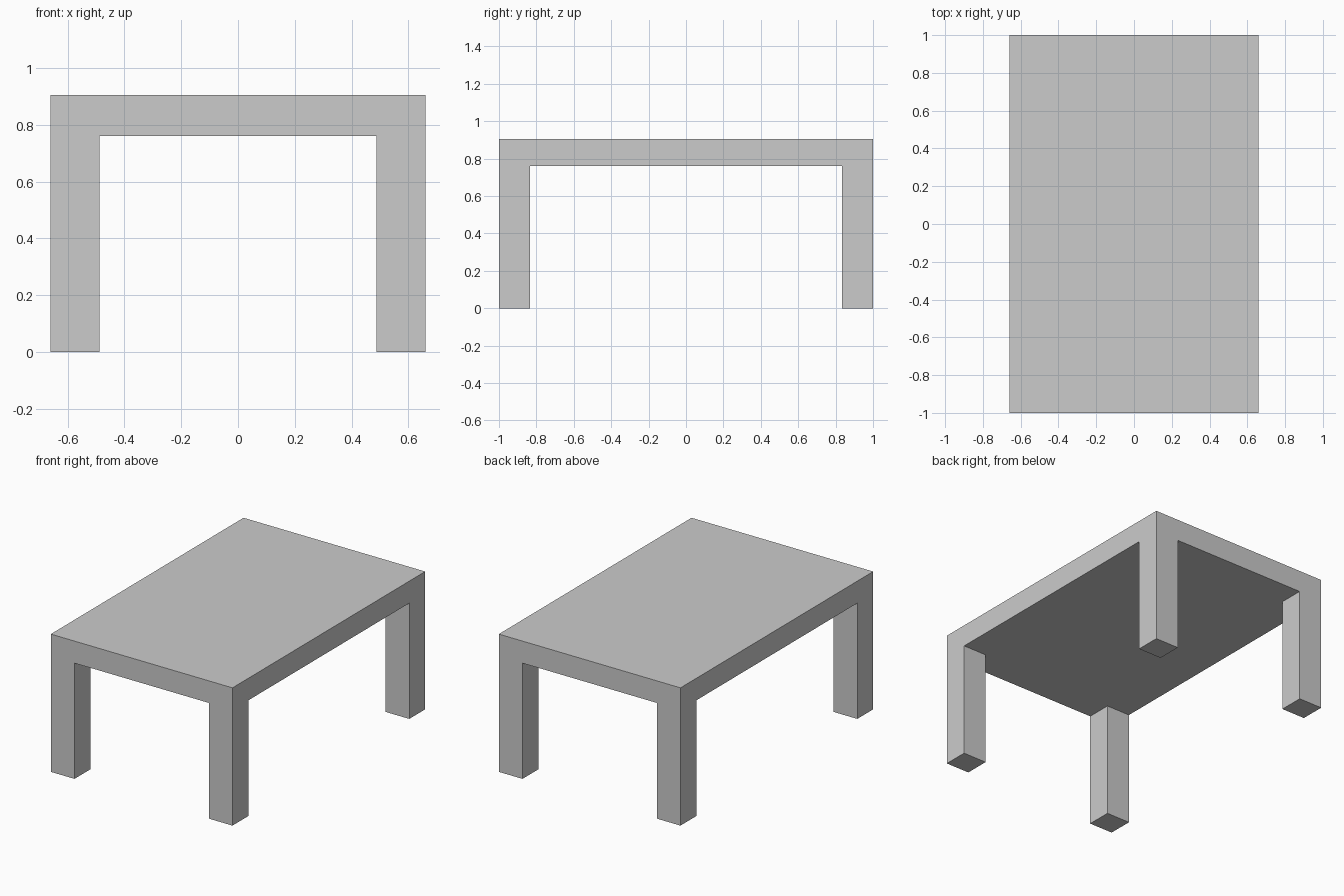
import bpy
import bmesh
from mathutils import Matrix, Vector

if "Cube" in bpy.data.objects:
    bpy.data.objects.remove(bpy.data.objects["Cube"])

HALF_X, HALF_Y = 0.66, 1.0        # half footprint
UNDER, TOP = 0.76, 0.905          # table top slab heights
LEG_X, LEG_Y = 0.172, 0.165       # leg section

# Table top slab
bm = bmesh.new()
bmesh.ops.create_cube(bm, size=1.0, matrix=(
    Matrix.Translation((0, 0, (UNDER + TOP) / 2))
    @ Matrix.Diagonal((2 * HALF_X, 2 * HALF_Y, TOP - UNDER, 1))))

# Cut lines at the inner faces of the legs
for axis, pos in ((Vector((1, 0, 0)), HALF_X - LEG_X),
                  (Vector((0, 1, 0)), HALF_Y - LEG_Y)):
    for side in (-1, 1):
        bmesh.ops.bisect_plane(bm, geom=bm.verts[:] + bm.edges[:] + bm.faces[:],
                               plane_co=axis * pos * side, plane_no=axis)

# Four corner legs drawn down from the underside, flush with the slab
bm.normal_update()
corners = []
for f in bm.faces:
    c = f.calc_center_median()
    if f.normal.z < -0.9 and abs(c.x) > HALF_X - LEG_X and abs(c.y) > HALF_Y - LEG_Y:
        corners.append(f)
feet = bmesh.ops.extrude_discrete_faces(bm, faces=corners)["faces"]
for v in {v for f in feet for v in f.verts}:
    v.co.z = 0.0

# Merge coplanar pieces into clean flat faces
bmesh.ops.dissolve_limit(bm, angle_limit=0.01, verts=bm.verts[:], edges=bm.edges[:])
bmesh.ops.recalc_face_normals(bm, faces=bm.faces[:])

mesh = bpy.data.meshes.new("table")
bm.to_mesh(mesh)
bm.free()
bpy.context.collection.objects.link(bpy.data.objects.new("table", mesh))
